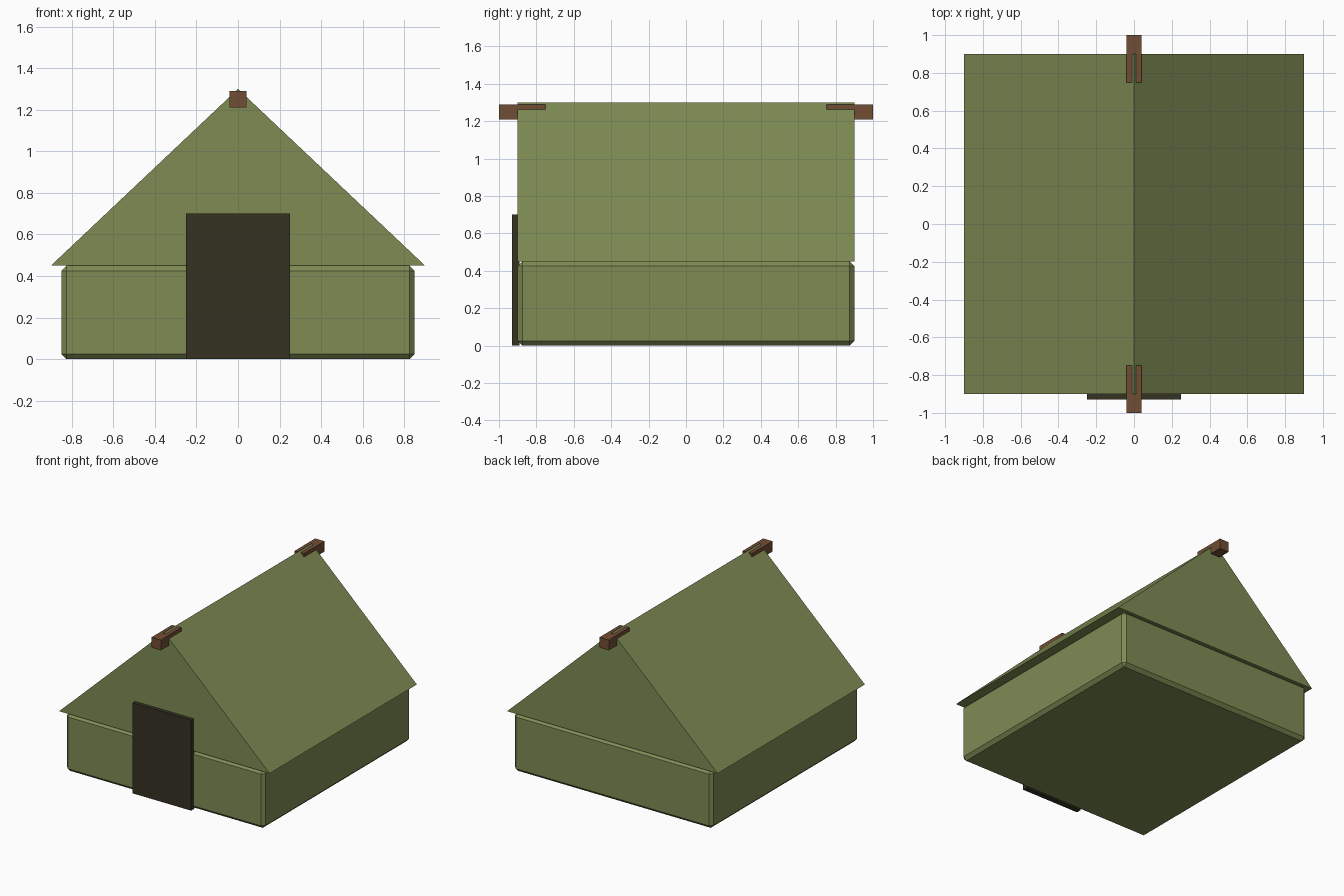
import bpy
import bmesh

cube = bpy.data.objects.get("Cube")
if cube:
    bpy.data.objects.remove(cube, do_unlink=True)


def material(name, rgb):
    mat = bpy.data.materials.new(name)
    mat.use_nodes = True
    color = (*rgb, 1.0)
    mat.diffuse_color = color
    mat.node_tree.nodes["Principled BSDF"].inputs["Base Color"].default_value = color
    return mat


canvas = material("olive canvas", (0.21, 0.26, 0.088))
dark = material("dark opening", (0.036, 0.032, 0.016))
wood = material("brown wood", (0.165, 0.075, 0.034))


def finish(name, bm, mat):
    bmesh.ops.recalc_face_normals(bm, faces=bm.faces)
    mesh = bpy.data.meshes.new(name)
    bm.to_mesh(mesh)
    bm.free()
    mesh.materials.append(mat)
    obj = bpy.data.objects.new(name, mesh)
    bpy.context.collection.objects.link(obj)
    return obj


def box(name, size, center, mat):
    bm = bmesh.new()
    bmesh.ops.create_cube(bm, size=1)
    bmesh.ops.scale(bm, vec=size, verts=bm.verts)
    bmesh.ops.translate(bm, vec=center, verts=bm.verts)
    return finish(name, bm, mat)


# Low walls with chamfered edges
walls = box("tent_walls", (1.7, 1.8, 0.45), (0, 0, 0.225), canvas)
bevel = walls.modifiers.new("chamfer", "BEVEL")
bevel.width = 0.025
bevel.segments = 1

# Pitched roof: a triangle extruded front to back
bm = bmesh.new()
gable = [bm.verts.new(p) for p in ((-0.9, -0.9, 0.45), (0.9, -0.9, 0.45), (0, -0.9, 1.3))]
face = bm.faces.new(gable)
back = bmesh.ops.extrude_face_region(bm, geom=[face], use_keep_orig=True)["geom"]
bmesh.ops.translate(bm, vec=(0, 1.8, 0), verts=[v for v in back if isinstance(v, bmesh.types.BMVert)])
finish("tent_roof", bm, canvas)

# Door flap on the front
box("door", (0.5, 0.04, 0.7), (0, -0.91, 0.35), dark)

# Ridge pole ends sticking out of both gables
for name, side in (("front_pole_end", -1), ("back_pole_end", 1)):
    box(name, (0.08, 0.25, 0.08), (0, side * 0.875, 1.25), wood)
